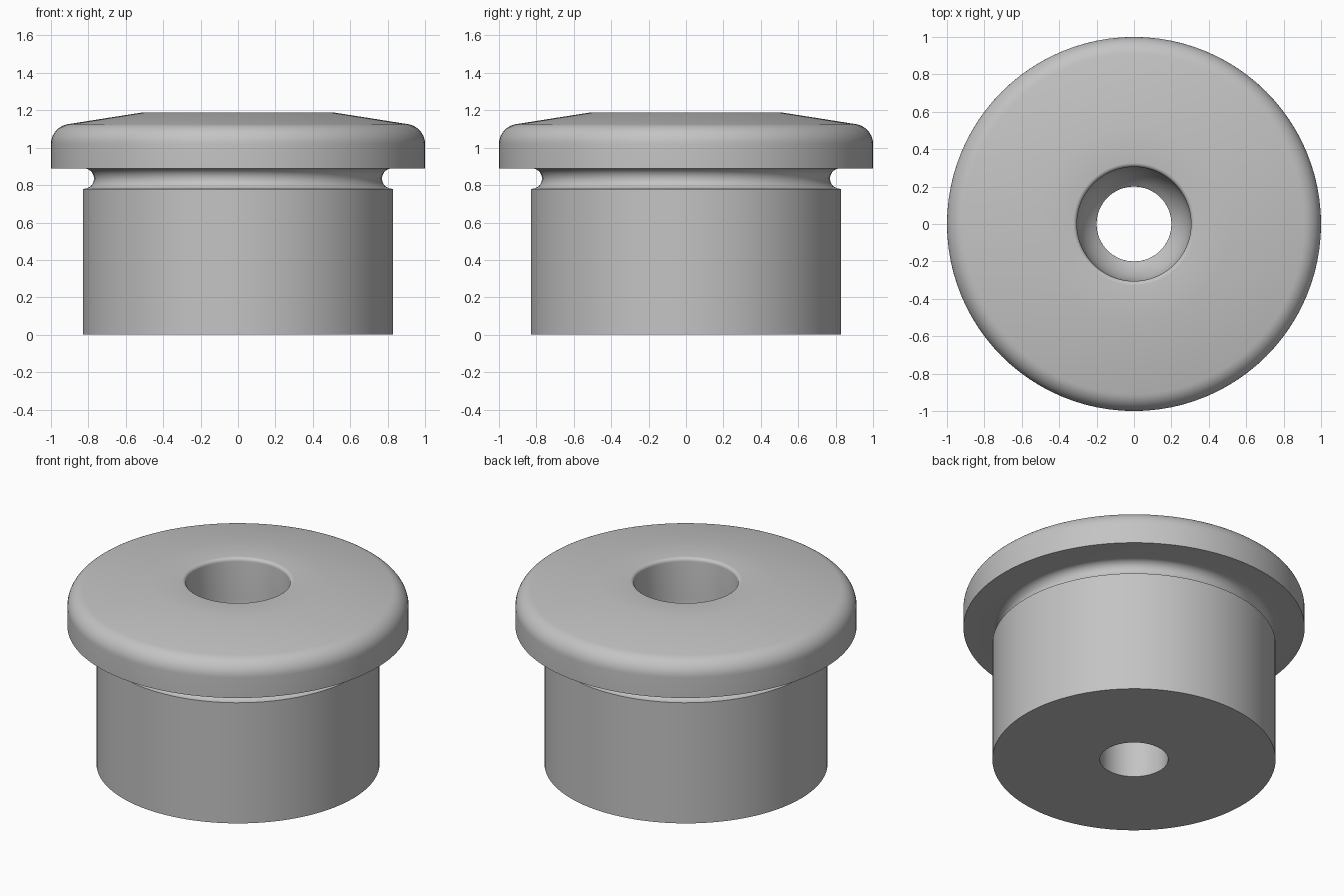
import bpy, bmesh
from math import sin, cos, pi, radians

cube = bpy.data.objects.get("Cube")
if cube:
    bpy.data.objects.remove(cube, do_unlink=True)

SEGMENTS = 96


def arc(cx, cz, r, start, end, steps=10):
    """Points (radius, height) along an arc, angles in degrees."""
    angles = [radians(start + (end - start) * i / steps) for i in range(steps + 1)]
    return [(cx + r * cos(a), cz + r * sin(a)) for a in angles]


def lathe(name, profile, material):
    """Revolve a closed (radius, height) profile around z."""
    bm = bmesh.new()
    rings = []
    for i in range(SEGMENTS):
        a = 2 * pi * i / SEGMENTS
        rings.append([bm.verts.new((r * cos(a), r * sin(a), z)) for r, z in profile])
    n = len(profile)
    for i, ring in enumerate(rings):
        following = rings[(i + 1) % SEGMENTS]
        for j in range(n):
            k = (j + 1) % n
            bm.faces.new((ring[j], following[j], following[k], ring[k]))
    bmesh.ops.recalc_face_normals(bm, faces=bm.faces[:])
    mesh = bpy.data.meshes.new(name)
    bm.to_mesh(mesh)
    bm.free()
    mesh.materials.append(material)
    obj = bpy.data.objects.new(name, mesh)
    bpy.context.collection.objects.link(obj)
    bpy.ops.object.select_all(action="DESELECT")
    obj.select_set(True)
    bpy.context.view_layer.objects.active = obj
    bpy.ops.object.shade_smooth_by_angle(angle=radians(30))
    return obj


grey = bpy.data.materials.new("plain_grey")
grey.use_nodes = True
colour = (0.55, 0.55, 0.55, 1)
grey.diffuse_color = colour
grey.node_tree.nodes["Principled BSDF"].inputs["Base Color"].default_value = colour

profile = [(0.2, 0), (0.83, 0), (0.83, 0.78)]             # body
profile += arc(0.825, 0.835, 0.055, 270, 90, 16)          # undercut groove
profile += [(1, 0.89)]                                    # flange underside
profile += arc(0.893, 1.02, 0.107, 0, 81)                 # rounded flange rim
profile += [(0.52, 1.187)]                                # sloped crown
profile += arc(0.327, 1.165, 0.022, 90, 180, 6)           # softened hole edge
profile += arc(0, 0.92, 0.305, 0, -49)                    # rounded seat in the hole

lathe("flanged_bushing", profile, grey)
